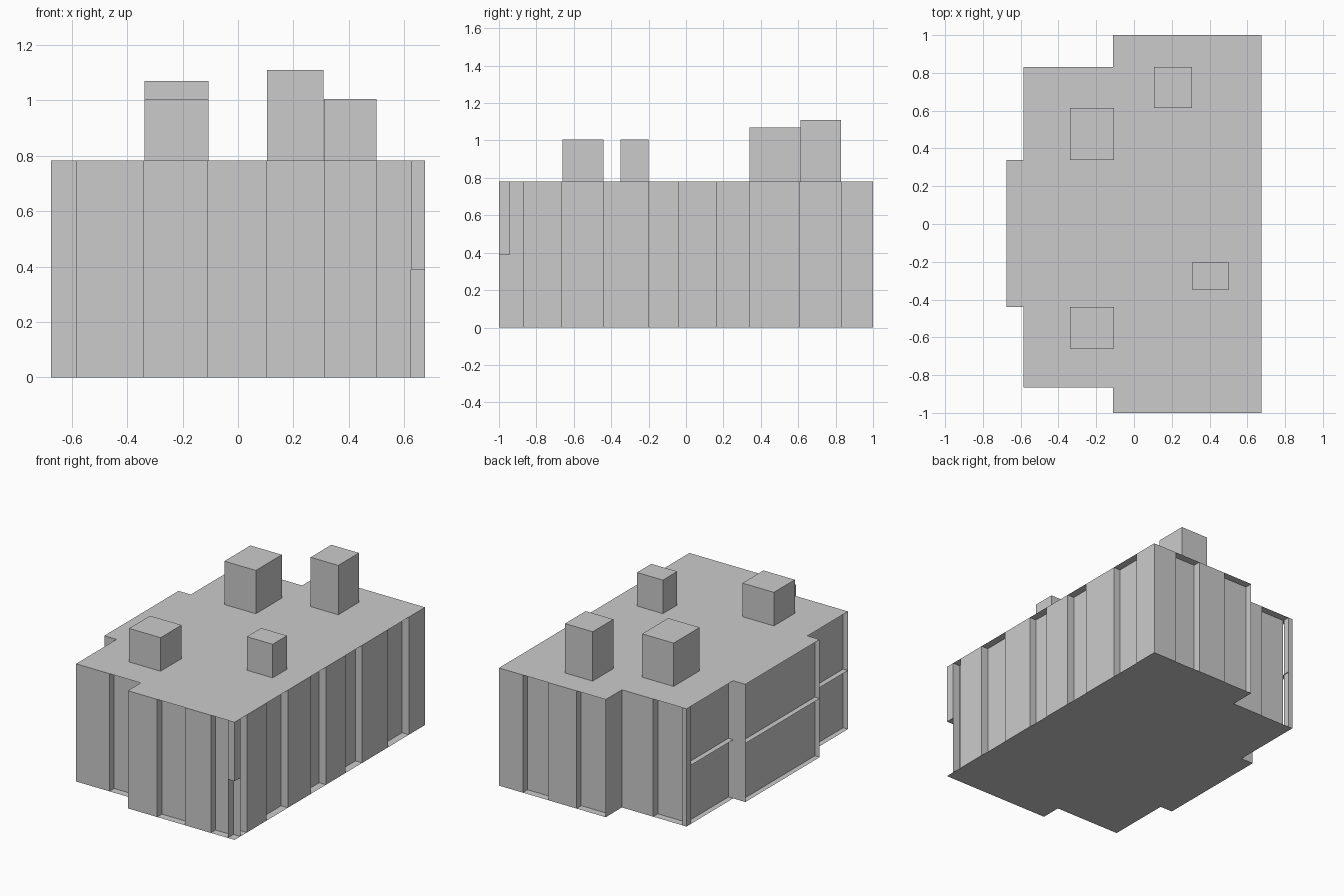
import bpy, bmesh

if "Cube" in bpy.data.objects:
    bpy.data.objects.remove(bpy.data.objects["Cube"])

H, MID, D = 0.782, 0.39, 0.05      # roof height, mid ledge height, bay recess depth
DL = 0.035                         # recess depth on the left side


def make(name, polys):
    bm = bmesh.new()
    for p in polys:
        bm.faces.new([bm.verts.new(v) for v in p])
    bmesh.ops.remove_doubles(bm, verts=bm.verts, dist=1e-5)
    me = bpy.data.meshes.new(name)
    bm.to_mesh(me)
    bm.free()
    ob = bpy.data.objects.new(name, me)
    bpy.context.collection.objects.link(ob)
    return ob


def sheet(name, path, z0=0.0, z1=H):
    """Upright wall following a plan path, facing right of the direction of travel."""
    make(name, [[(*a, z0), (*b, z0), (*b, z1), (*a, z1)] for a, b in zip(path, path[1:])])


def bays(name, axis, face, stops, out):
    """Wall alternating between flush piers and recessed bays at the stops."""
    path = []
    for a, b in zip(stops, stops[1:]):
        d = face if out else face - D * (1 if face > 0 else -1)
        path += [(a, d), (b, d)]
        out = not out
    if axis == 'y':
        path = [(d, s) for s, d in path]
    if axis == 'x' and face > 0:
        path.reverse()
    sheet(name, path)


def box(name, x0, x1, y0, y1, z0, z1):
    bm = bmesh.new()
    bmesh.ops.create_cube(bm, size=1)
    for v in bm.verts:
        v.co = (x1 if v.co.x > 0 else x0, y1 if v.co.y > 0 else y0, z1 if v.co.z > 0 else z0)
    me = bpy.data.meshes.new(name)
    bm.to_mesh(me)
    bm.free()
    bpy.context.collection.objects.link(bpy.data.objects.new(name, me))


# Roof and floor plates
plan = [(-.11, -1), (.675, -1), (.675, 1), (-.11, 1), (-.11, .83), (-.585, .83),
        (-.585, .34), (-.675, .34), (-.675, -.44), (-.585, -.44), (-.585, -.865), (-.11, -.865)]
make("roof", [[(x, y, H) for x, y in plan]])
make("floor", [[(x, y, 0) for x, y in reversed(plan)]])

# Walls with piers and recessed bays
bays("front_wall", 'x', -1, [-.11, .105, .31, .5, .625], True)
bays("front_wing_wall", 'x', -.865, [-.585, -.34, -.11], True)
bays("back_wall", 'x', 1, [-.11, .105, .31, .5, .675], False)
bays("back_wing_wall", 'x', .83, [-.585 + DL, -.34, -.11], False)
bays("right_wall", 'y', .675,
     [-.94, -.87, -.665, -.44, -.2, -.04, .165, .34, .61, .83, 1], False)

# Left side: recessed walls with mid-height ledges
for name, x, y0, y1 in [("left_back", -.585, .34, .83), ("left_middle", -.675, -.44, .34),
                        ("left_front", -.585, -.865, -.44)]:
    wall_end = y1 - D if y1 > .8 else y1
    sheet(name + "_wall", [(x + DL, wall_end), (x + DL, y0)])
    make(name + "_ledge", [[(x, y0, MID), (x + DL, y0, MID), (x + DL, y1, MID), (x, y1, MID)]])

# Step walls where the plan jogs
sheet("back_step", [(-.11, 1), (-.11, .83 - D)])
sheet("front_step", [(-.11, -.865 + D), (-.11, -1)])
sheet("bay_back_step", [(-.585 + DL, .34), (-.675, .34)])
sheet("bay_front_step", [(-.675, -.44), (-.585 + DL, -.44)])

# Corner pieces: open L at front right with closed upper half, post at back left
sheet("corner_fins", [(.625, -1), (.625, -.94), (.675, -.94)])
box("corner_box", .625, .675, -1, -.94, MID, H)
box("corner_post", -.585, -.555, .785, .83, 0, H)

# Rooftop blocks
box("roof_block_back_left", -.338, -.107, .34, .613, H, 1.07)
box("roof_block_back_right", .105, .308, .613, .83, H, 1.11)
box("roof_block_right", .31, .5, -.35, -.2, H, 1.005)
box("roof_block_front_left", -.338, -.107, -.66, -.44, H, 1.005)
